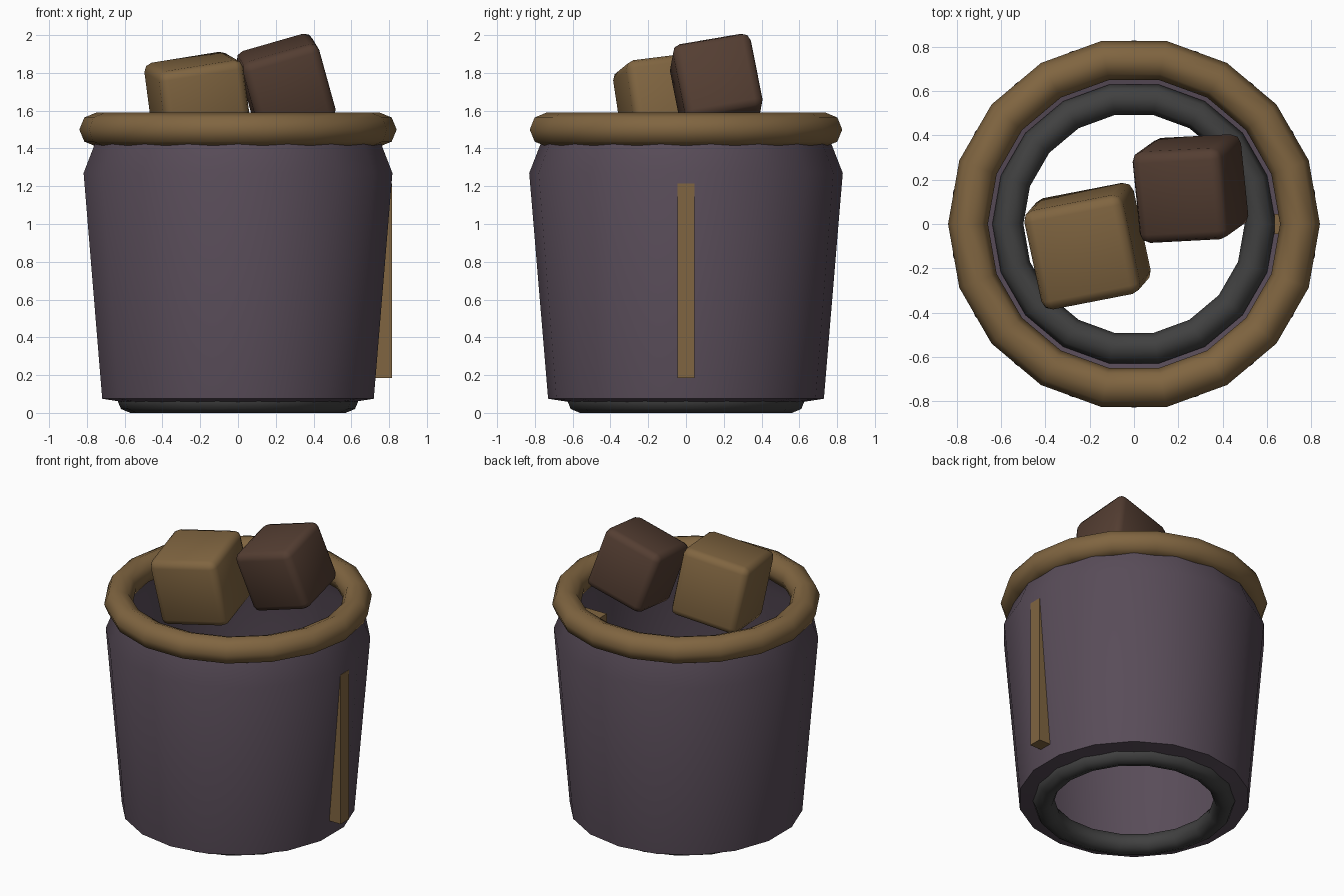
import bpy, bmesh, math

if "Cube" in bpy.data.objects:
    bpy.data.objects.remove(bpy.data.objects["Cube"])


def material(name, rgb):
    m = bpy.data.materials.new(name)
    m.diffuse_color = (*rgb, 1)
    m.use_nodes = True
    m.node_tree.nodes["Principled BSDF"].inputs["Base Color"].default_value = m.diffuse_color
    return m


PURPLE = material("dusky purple", (0.098, 0.072, 0.098))
TAN = material("caramel tan", (0.216, 0.130, 0.052))
BROWN = material("cocoa brown", (0.089, 0.048, 0.032))
GREY = material("charcoal grey", (0.052, 0.052, 0.052))
SIDES = 18


def finish(name, mat, angle=None):
    """Name, colour and optionally smooth the active object."""
    ob = bpy.context.object
    ob.name = ob.data.name = name
    ob.data.materials.append(mat)
    if angle:
        bpy.ops.object.shade_smooth_by_angle(angle=math.radians(angle))
    return ob


def ring(name, z, major, minor, mat):
    bpy.ops.mesh.primitive_torus_add(location=(0, 0, z), major_radius=major, minor_radius=minor,
                                     major_segments=SIDES, minor_segments=8)
    finish(name, mat, 60)


def block(name, loc, size, rot, mat, bevel=0):
    bpy.ops.mesh.primitive_cube_add(size=1, location=loc, rotation=[math.radians(a) for a in rot])
    bpy.context.object.scale = size
    bpy.ops.object.transform_apply(location=False, rotation=False, scale=True)
    if bevel:
        mod = bpy.context.object.modifiers.new("rounded edges", "BEVEL")
        mod.width, mod.segments = bevel, 2
        bpy.ops.object.modifier_apply(modifier=mod.name)
    finish(name, mat, 60 if bevel else None)


# Cup wall: open thin shell lathed from a profile (radius, height)
profile = [(0.57, 0.05), (0.73, 0.075), (0.83, 1.27), (0.74, 1.5)]
bm = bmesh.new()
loops = []
for r, z in profile:
    angles = [math.pi / 2 + 2 * math.pi * i / SIDES for i in range(SIDES)]
    loops.append([bm.verts.new((r * math.cos(a), r * math.sin(a), z)) for a in angles])
for low, high in zip(loops, loops[1:]):
    for i in range(SIDES):
        j = (i + 1) % SIDES
        bm.faces.new((low[i], low[j], high[j], high[i]))
mesh = bpy.data.meshes.new("cup_wall")
bm.to_mesh(mesh)
bm.free()
cup = bpy.data.objects.new("cup_wall", mesh)
bpy.context.collection.objects.link(cup)
bpy.ops.object.select_all(action="DESELECT")
bpy.context.view_layer.objects.active = cup
cup.select_set(True)
finish("cup_wall", PURPLE, 40)

# Rim and foot rings
ring("rim", 1.5, 0.75, 0.09, TAN)
ring("foot_ring", 0.07, 0.57, 0.07, GREY)

# Upright bar set through the side wall
block("side_bar", (0.725, 0, 0.70), (0.18, 0.09, 1.03), (0, 0, 0), TAN)

# Two tilted rounded cubes at the mouth of the cup
block("light_cube", (-0.21, -0.10, 1.635), (0.46,) * 3, (7, -9, 11), TAN, 0.045)
block("dark_cube", (0.255, 0.16, 1.735), (0.42,) * 3, (10, -16, 3), BROWN, 0.045)
